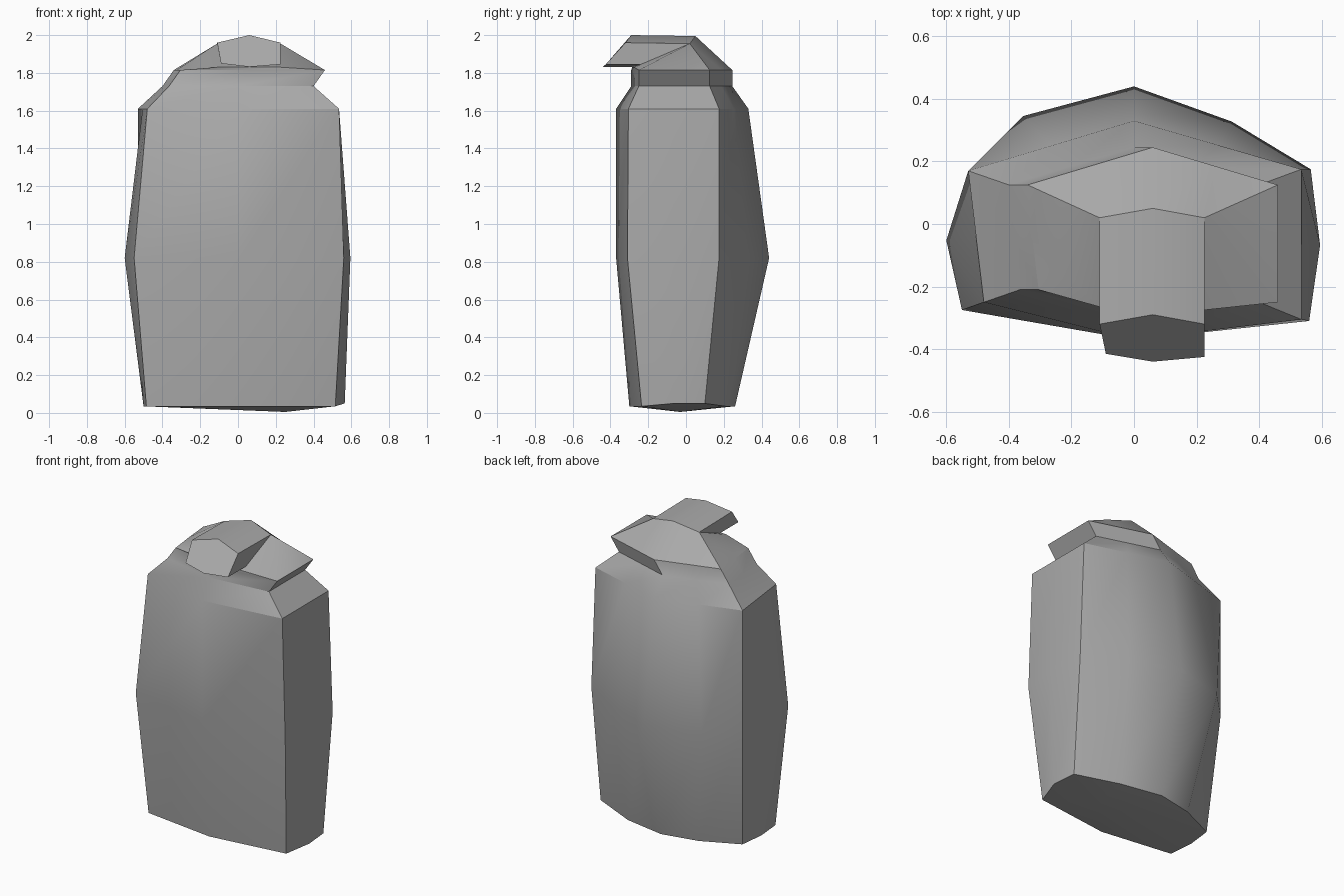
import bpy
import bmesh
from math import radians
from mathutils import Vector

cube = bpy.data.objects.get("Cube")
if cube:
    bpy.data.objects.remove(cube, do_unlink=True)

GREY = (0.4, 0.4, 0.4, 1.0)
grey = bpy.data.materials.new("plain grey")
grey.use_nodes = True
grey.diffuse_color = GREY
grey.node_tree.nodes["Principled BSDF"].inputs["Base Color"].default_value = GREY


def ring(z, middle, left, right, front, back, bulge=0.0):
    """Ten-sided outline, starting at the +x front corner, anticlockwise.
    left and right hold x at the front corner, side and back corner;
    front and back hold y at the -x corner, middle and +x corner."""
    def quarter(corner_x, corner_y):
        return ((corner_x + middle) / 2, (corner_y + back[1]) / 2 + bulge)

    outline = [
        (right[0], front[2]),
        (right[1], (front[2] + back[2]) / 2),
        (right[2], back[2]),
        quarter(right[2], back[2]),
        (middle, back[1]),
        quarter(left[2], back[0]),
        (left[2], back[0]),
        (left[1], (front[0] + back[0]) / 2),
        (left[0], front[0]),
        (middle, front[1]),
    ]
    return [Vector((x, y, z)) for x, y in outline]


def loft(bm, rings):
    """Skin consecutive outlines with quads and return the vertex loops."""
    loops = [[bm.verts.new(p) for p in points] for points in rings]
    for low, high in zip(loops, loops[1:]):
        count = len(low)
        for i in range(count):
            j = (i + 1) % count
            bm.faces.new((low[i], low[j], high[j], high[i]))
    return loops


def finish(bm, name):
    """Clean the mesh and make it a grey object with sharp edges kept."""
    bmesh.ops.remove_doubles(bm, verts=bm.verts, dist=0.001)
    bmesh.ops.recalc_face_normals(bm, faces=bm.faces)
    mesh = bpy.data.meshes.new(name)
    bm.to_mesh(mesh)
    bm.free()
    mesh.materials.append(grey)
    obj = bpy.data.objects.new(name, mesh)
    bpy.context.collection.objects.link(obj)
    bpy.ops.object.select_all(action="DESELECT")
    obj.select_set(True)
    bpy.context.view_layer.objects.active = obj
    bpy.ops.object.shade_smooth_by_angle(angle=radians(30))
    return obj


# Bottle: base, belly, shoulder edge, neck and flared cap rim
base = ring(0.035, 0, (-0.485, -0.5, -0.48), (0.515, 0.565, 0.55),
            (-0.235, -0.3, -0.235), (0.1, 0.26, 0.1), 0.03)
base[1].z = base[2].z = 0.05
belly = ring(0.82, 0, (-0.55, -0.6, -0.53), (0.56, 0.595, 0.565),
             (-0.275, -0.37, -0.31), (0.17, 0.44, 0.175), 0.02)
belly[3].x += 0.03
belly[5].x -= 0.09
belly[5].y += 0.02
shoulder = ring(1.61, 0, (-0.48, -0.505, -0.53), (0.535, 0.535, 0.535),
                (-0.25, -0.37, -0.305), (0.17, 0.33, 0.175))
neck = ring(1.73, 0, (-0.365, -0.385, -0.4), (0.4, 0.4, 0.4),
            (-0.21, -0.29, -0.25), (0.125, 0.245, 0.125))
rim = [p + Vector((0.06, 0, 0.085)) for p in neck]

# Cap crown: the slopes close in under the nozzle
crown_right = Vector((0.225, 0.02, 1.955))
crown_left = Vector((-0.11, 0.02, 1.955))
crown_back = Vector((0.06, 0.05, 1.995))
crown = ([Vector((0.225, -0.275, 1.83))] + [crown_right] * 3 + [crown_back]
         + [crown_left] * 3
         + [Vector((-0.11, -0.265, 1.83)), Vector((0.06, -0.285, 1.83))])

bm = bmesh.new()
loops = loft(bm, [base, belly, shoulder, neck, rim, crown])
bottom = bm.verts.new((0.25, -0.03, 0.005))
for a, b in zip(loops[0], loops[0][1:] + loops[0][:1]):
    bm.faces.new((b, a, bottom))
bm.faces.new((loops[-1][0], loops[-1][1], loops[-1][4], loops[-1][7],
              loops[-1][8], loops[-1][9]))
finish(bm, "bottle_body")

# Nozzle: six-sided spout with a slanted mouth
mouth = [Vector(p) for p in (
    (-0.11, -0.32, 1.96), (0.06, -0.29, 2.0), (0.225, -0.32, 1.96),
    (0.225, -0.425, 1.845), (0.06, -0.44, 1.832), (-0.09, -0.415, 1.85))]
root = [crown_left, crown_back, crown_right]
root += [Vector((p.x, -0.1, p.z)) for p in mouth[3:]]
bm = bmesh.new()
front, rear = loft(bm, [mouth, root])
bm.faces.new(front)
bm.faces.new(list(reversed(rear)))
finish(bm, "nozzle")
